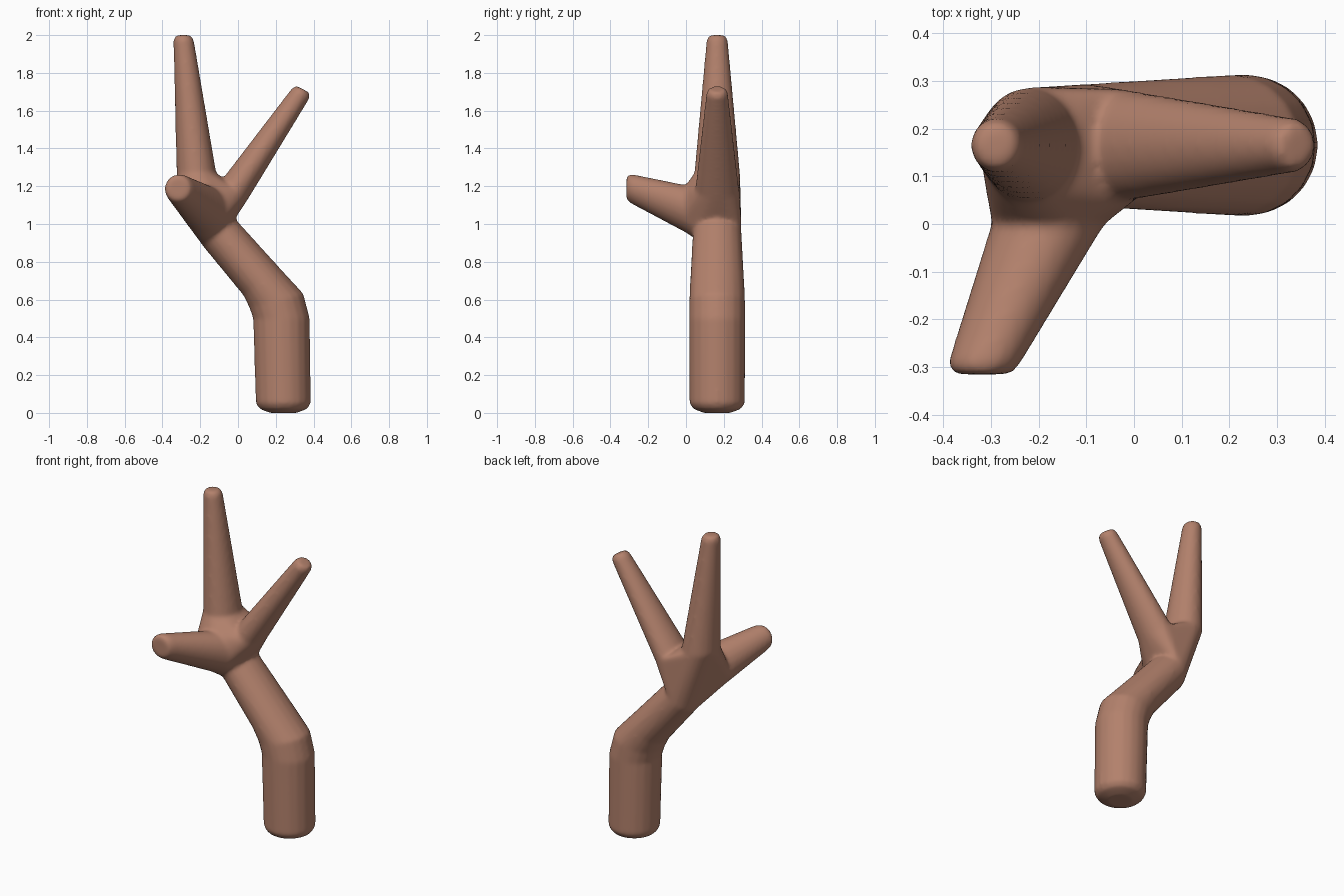
import bpy, bmesh, math
from mathutils import Vector

if "Cube" in bpy.data.objects:
    bpy.data.objects.remove(bpy.data.objects["Cube"])

Y0 = 0.165          # depth of the trunk centre line
SIDES = 20
bm = bmesh.new()


def ring(x, z, tilt, r, ry, y=Y0, facing_front=False):
    """Elliptical ring; tilt (degrees) turns it in the front view."""
    t = math.radians(tilt)
    u = Vector((math.cos(t), 0, math.sin(t))) * r
    v = Vector((0, 0, 1) if facing_front else (0, 1, 0)) * ry
    c = Vector((x, y, z))
    return [c + u * math.cos(a) + v * math.sin(a)
            for a in (2 * math.pi * i / SIDES for i in range(SIDES))]


def hull(*rings):
    verts = [bm.verts.new(p) for r in rings for p in r]
    res = bmesh.ops.convex_hull(bm, input=verts)
    inside = [g for g in res["geom_interior"] if isinstance(g, bmesh.types.BMVert)]
    if inside:
        bmesh.ops.delete(bm, geom=inside, context='VERTS')


def limb(rings):
    for a, b in zip(rings, rings[1:]):
        hull(a, b)


# Trunk: upright foot, bend, slanted upper part
trunk = [
    ring(0.24, 0.0, 0, 0.07, 0.07),
    ring(0.24, 0.02, 0, 0.125, 0.125),
    ring(0.24, 0.05, 0, 0.146, 0.147),
    ring(0.23, 0.50, 0, 0.150, 0.149),
    ring(0.203, 0.595, 14, 0.148, 0.148),
    ring(0.12, 0.70, 41, 0.120, 0.143),
    ring(-0.10, 0.955, 41, 0.112, 0.129),
]
# Tall left branch
left = [
    ring(-0.22, 1.27, 0, 0.105, 0.121),
    ring(-0.288, 1.975, 0, 0.054, 0.056),
    ring(-0.290, 2.0, 0, 0.040, 0.042),
]
# Leaning right branch
right = [
    ring(-0.015, 1.185, -33, 0.086, 0.116),
    ring(0.332, 1.692, -28, 0.054, 0.057),
    ring(0.343, 1.714, -28, 0.040, 0.044),
]
# Short branch towards the front
front = [
    ring(-0.18, 1.08, 0, 0.119, 0.126, y=0.0, facing_front=True),
    ring(-0.314, 1.187, 0, 0.076, 0.078, y=-0.292, facing_front=True),
    ring(-0.318, 1.190, 0, 0.060, 0.062, y=-0.315, facing_front=True),
]
for part in (trunk, left, right, front):
    limb(part)
# Fork where all limbs meet
hull(trunk[-1], left[0], right[0], front[0])

bmesh.ops.recalc_face_normals(bm, faces=bm.faces)
mesh = bpy.data.meshes.new("branching_trunk")
bm.to_mesh(mesh)
bm.free()
obj = bpy.data.objects.new("branching_trunk", mesh)
bpy.context.collection.objects.link(obj)

bark = bpy.data.materials.new("reddish_bark")
bark.diffuse_color = (0.45, 0.22, 0.15, 1)
bark.use_nodes = True
bark.node_tree.nodes["Principled BSDF"].inputs["Base Color"].default_value = bark.diffuse_color
mesh.materials.append(bark)
for p in mesh.polygons:
    p.use_smooth = True

# Fuse the limbs into one skin and soften the joints
remesh = obj.modifiers.new("fuse", 'REMESH')
remesh.mode = 'VOXEL'
remesh.voxel_size = 0.011
remesh.use_smooth_shade = True
soften = obj.modifiers.new("soften", 'SMOOTH')
soften.factor = 0.5
soften.iterations = 8
